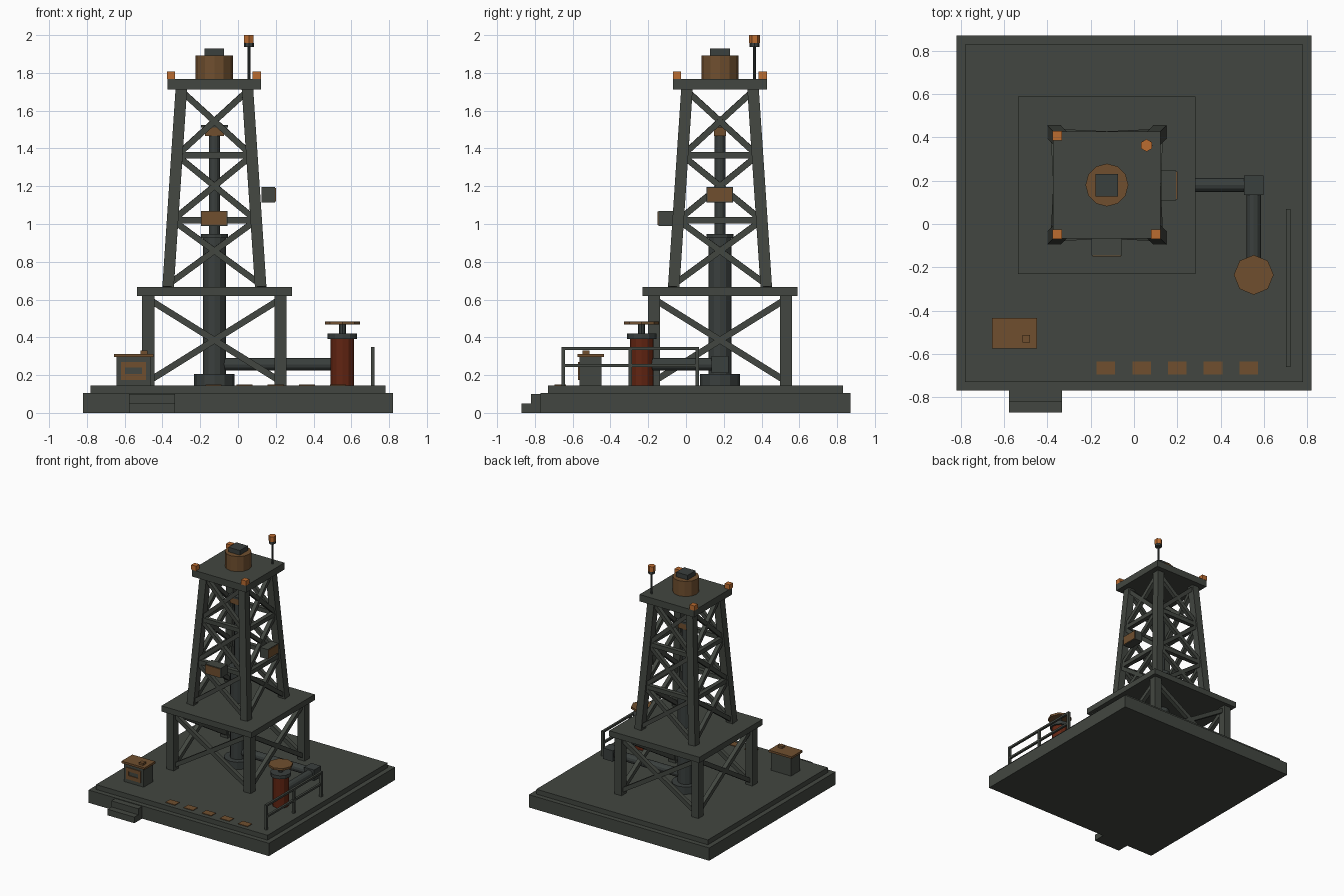
import bpy
from math import pi
from mathutils import Vector, Matrix

if "Cube" in bpy.data.objects:
    bpy.data.objects.remove(bpy.data.objects["Cube"], do_unlink=True)


def material(name, r, g, b):
    m = bpy.data.materials.new(name)
    m.use_nodes = True
    m.diffuse_color = (r, g, b, 1)
    m.node_tree.nodes["Principled BSDF"].inputs["Base Color"].default_value = (r, g, b, 1)
    return m


GREY = material("dark_grey_green", 0.055, 0.062, 0.052)
STEEL = material("dark_steel", 0.042, 0.05, 0.047)
BROWN = material("ochre_brown", 0.16, 0.078, 0.028)
ORANGE = material("lamp_orange", 0.50, 0.15, 0.03)
RUST = material("rust_red", 0.12, 0.018, 0.006)

CX, CY = -0.125, 0.18    # tower axis
DECK = 0.145             # top of the ground slab


def finish(name, mat):
    ob = bpy.context.object
    ob.name = name
    ob.data.materials.append(mat)
    return ob


def box(name, mat, x, y, z):
    """Box from (min, max) ranges."""
    bpy.ops.mesh.primitive_cube_add(size=1)
    ob = finish(name, mat)
    lo, hi = Vector((x[0], y[0], z[0])), Vector((x[1], y[1], z[1]))
    ob.data.transform(Matrix.Translation((lo + hi) / 2) @ Matrix.Diagonal((hi - lo).to_4d()))
    return ob


def block(name, mat, x, y, hx, hy, z0, z1):
    """Box from a centre, half sizes and a height range."""
    return box(name, mat, (x - hx, x + hx), (y - hy, y + hy), (z0, z1))


def place(ob, a, b):
    a, b = Vector(a), Vector(b)
    ob.matrix_world = Matrix.Translation((a + b) / 2) @ (b - a).to_track_quat('Z', 'Y').to_matrix().to_4x4()


def tube(name, mat, a, b, r, sides=12):
    length = (Vector(b) - Vector(a)).length
    bpy.ops.mesh.primitive_cylinder_add(vertices=sides, radius=r, depth=length)
    ob = finish(name, mat)
    place(ob, a, b)
    return ob


def upright(name, mat, x, y, z0, z1, r, sides=12):
    return tube(name, mat, (x, y, z0), (x, y, z1), r, sides)


def beam(name, a, b, w):
    """Square bar between two points."""
    bpy.ops.mesh.primitive_cube_add(size=1)
    ob = finish(name, GREY)
    ob.data.transform(Matrix.Diagonal((w, w, (Vector(b) - Vector(a)).length, 1)))
    place(ob, a, b)
    return ob


def on_side(side, u, half, z):
    """Point on one of the four tower sides."""
    p = Matrix.Rotation(side * pi / 2, 3, 'Z') @ Vector((u, -half, z))
    return p + Vector((CX, CY, 0))


def cross(name, h0, z0, h1, z1, w):
    for side in range(4):
        for s in (-1, 1):
            beam(name, on_side(side, s * h0, h0, z0), on_side(side, -s * h1, h1, z1), w)


# Ground slab and steps
box("base_slab", GREY, (-0.82, 0.82), (-0.77, 0.87), (0, 0.105))
box("deck_slab", GREY, (-0.78, 0.78), (-0.73, 0.83), (0.105, DECK))
box("upper_step", GREY, (-0.577, -0.333), (-0.82, -0.77), (0, 0.1))
box("lower_step", GREY, (-0.577, -0.333), (-0.87, -0.82), (0, 0.05))

# Lower frame with its platform
for sx in (-1, 1):
    for sy in (-1, 1):
        block("lower_leg", GREY, CX + sx * 0.35, CY + sy * 0.35, 0.032, 0.032, DECK, 0.62)
cross("lower_brace", 0.345, 0.17, 0.345, 0.6, 0.034)
block("work_platform", GREY, CX, CY, 0.41, 0.41, 0.62, 0.667)

# Tapering derrick
Z0, Z1 = 0.667, 1.715


def taper(z):
    return 0.245 + (0.175 - 0.245) * (z - Z0) / (Z1 - Z0)


for side in range(4):
    a, b = (on_side(side, taper(z), taper(z), z) for z in (Z0, Z1))
    tube("derrick_leg", GREY, a, b, 0.043, 4)
levels = [0.68, 1.02, 1.363, 1.705]
for lo, hi in zip(levels, levels[1:]):
    cross("derrick_brace", taper(lo), lo, taper(hi), hi, 0.032)
for z in levels[1:3]:
    h = taper(z)
    for side in range(4):
        beam("derrick_girt", on_side(side, -h, h, z), on_side(side, h, h, z), 0.035)
block("crown_platform", GREY, CX, CY, 0.248, 0.248, 1.712, 1.768)

# Crown housing, corner lamps and beacon
upright("crown_drum", BROWN, CX, CY, 1.768, 1.892, 0.099)
block("crown_cap", STEEL, CX, CY, 0.052, 0.052, 1.892, 1.93)
for x, y in ((-0.355, 0.407), (-0.355, -0.048), (0.1, -0.048)):
    block("corner_lamp", ORANGE, x, y, 0.022, 0.022, 1.768, 1.807)
BX, BY = 0.058, 0.363
upright("beacon_pole", STEEL, BX, BY, 1.768, 1.94, 0.008, 8)
upright("beacon_collar", STEEL, BX, BY, 1.937, 1.957, 0.027, 8)
upright("beacon_lamp", ORANGE, BX, BY, 1.957, 2.0, 0.029, 6)

# Drill string
upright("well_flange", STEEL, CX, CY, DECK, 0.205, 0.107)
upright("well_casing", STEEL, CX, CY, 0.205, 0.93, 0.061)
upright("casing_collar", STEEL, CX, CY, 0.925, 0.947, 0.072)
upright("drill_pipe", STEEL, CX, CY, 0.945, 1.5, 0.029)
block("travelling_block", BROWN, CX, CY, 0.05, 0.032, 1.465, 1.51)
block("block_yoke", STEEL, CX, CY, 0.072, 0.032, 1.51, 1.525)

# Control boxes hung on the derrick, with coloured faces
box("front_box", GREY, (-0.197, -0.055), (-0.145, -0.06), (0.99, 1.07))
box("front_box_face", BROWN, (-0.192, -0.06), (-0.15, -0.145), (0.995, 1.065))
box("side_box", GREY, (0.125, 0.195), (0.108, 0.248), (1.115, 1.195))
box("side_box_face", BROWN, (0.195, 0.2), (0.113, 0.243), (1.12, 1.19))

# Outlet pipe and valve barrel
VX, VY, PZ = 0.553, -0.235, 0.257
tube("outlet_pipe", STEEL, (CX, CY, PZ), (VX, CY, PZ), 0.033)
block("pipe_elbow", STEEL, VX, CY, 0.045, 0.045, PZ - 0.045, PZ + 0.045)
tube("feed_pipe", STEEL, (VX, CY, PZ), (VX, VY, PZ), 0.033)
upright("valve_barrel", RUST, VX, VY, DECK, 0.392, 0.062)
upright("valve_flange", STEEL, VX, VY, 0.392, 0.42, 0.078)
upright("valve_stem", STEEL, VX, VY, 0.42, 0.47, 0.018, 8)
upright("valve_wheel", BROWN, VX, VY, 0.468, 0.485, 0.092, 8)

# Safety rail
RX, R0, R1 = 0.713, -0.65, 0.06
for y in (R0, (R0 + R1) / 2, R1):
    block("rail_post", GREY, RX, y, 0.01, 0.01, DECK, 0.35)
for z in (0.25, 0.342):
    box("hand_rail", GREY, (RX - 0.009, RX + 0.009), (R0 - 0.01, R1 + 0.01), (z - 0.008, z + 0.008))

# Equipment cabinet with framed panel
box("cabinet", GREY, (-0.642, -0.462), (-0.565, -0.447), (DECK, 0.295))
box("cabinet_lid", BROWN, (-0.657, -0.447), (-0.575, -0.435), (0.295, 0.312))
block("lid_knob", BROWN, -0.498, -0.53, 0.018, 0.018, 0.312, 0.33)
front = (-0.571, -0.565)
for z in ((0.175, 0.207), (0.24, 0.27)):
    box("panel_frame_bar", BROWN, (-0.62, -0.487), front, z)
for x in ((-0.62, -0.598), (-0.509, -0.487)):
    box("panel_frame_side", BROWN, x, front, (0.207, 0.24))

# Painted deck markings
for i in range(5):
    block("deck_marking", BROWN, -0.13 + i * 0.165, -0.665, 0.043, 0.03, DECK, DECK + 0.005)
